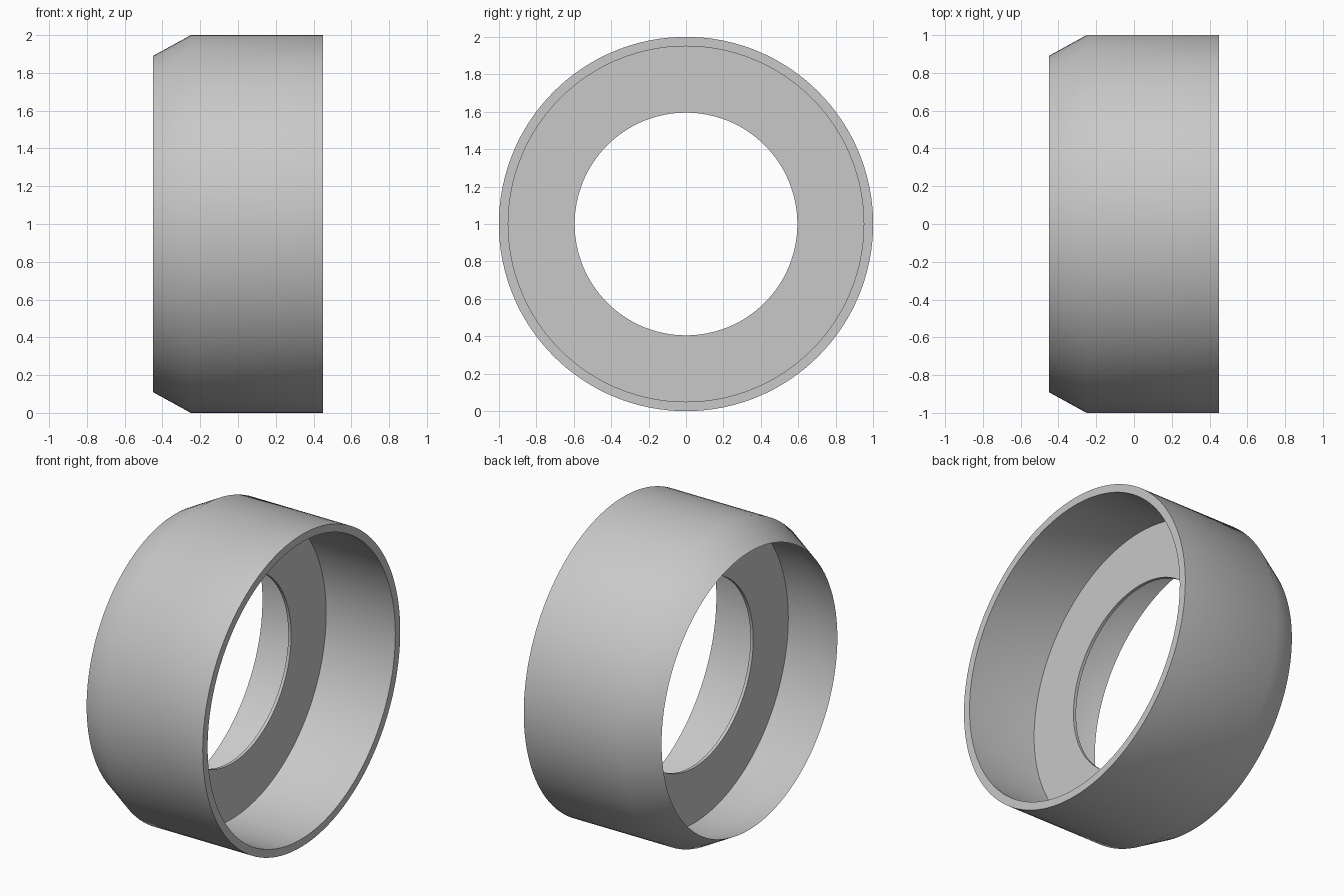
import bpy
import bmesh
from math import radians, tau
from mathutils import Matrix, Vector

cube = bpy.data.objects.get("Cube")
if cube:
    bpy.data.objects.remove(cube, do_unlink=True)

SEGMENTS = 128

grey = bpy.data.materials.new("plain_grey")
grey.use_nodes = True
colour = (0.58, 0.58, 0.58, 1)
grey.diffuse_color = colour
grey.node_tree.nodes["Principled BSDF"].inputs["Base Color"].default_value = colour


def revolve(name, profile):
    """Turn a closed (x, radius) profile around the x axis."""
    bm = bmesh.new()
    rings = []
    for i in range(SEGMENTS):
        turn = Matrix.Rotation(tau * i / SEGMENTS, 3, 'X')
        rings.append([bm.verts.new(turn @ Vector((x, 0, r))) for x, r in profile])
    count = len(profile)
    for i, ring in enumerate(rings):
        following = rings[(i + 1) % SEGMENTS]
        for j in range(count):
            k = (j + 1) % count
            bm.faces.new((ring[j], ring[k], following[k], following[j]))
    bmesh.ops.recalc_face_normals(bm, faces=bm.faces)
    mesh = bpy.data.meshes.new(name)
    bm.to_mesh(mesh)
    bm.free()
    mesh.materials.append(grey)
    obj = bpy.data.objects.new(name, mesh)
    obj.location.z = 1
    bpy.context.collection.objects.link(obj)
    bpy.ops.object.select_all(action='DESELECT')
    obj.select_set(True)
    bpy.context.view_layer.objects.active = obj
    bpy.ops.object.shade_smooth_by_angle(angle=radians(30))
    return obj


# Outer wall, tapering to a thin lip at one end
revolve("outer_wall", [(0.45, 1), (-0.25, 1), (-0.45, 0.89),
                       (-0.25, 0.95), (0.45, 0.95)])

# Thin inner web with a round opening, set into the wall
revolve("inner_web", [(-0.04, 0.595), (-0.04, 0.97),
                      (-0.06, 0.97), (-0.06, 0.595)])
